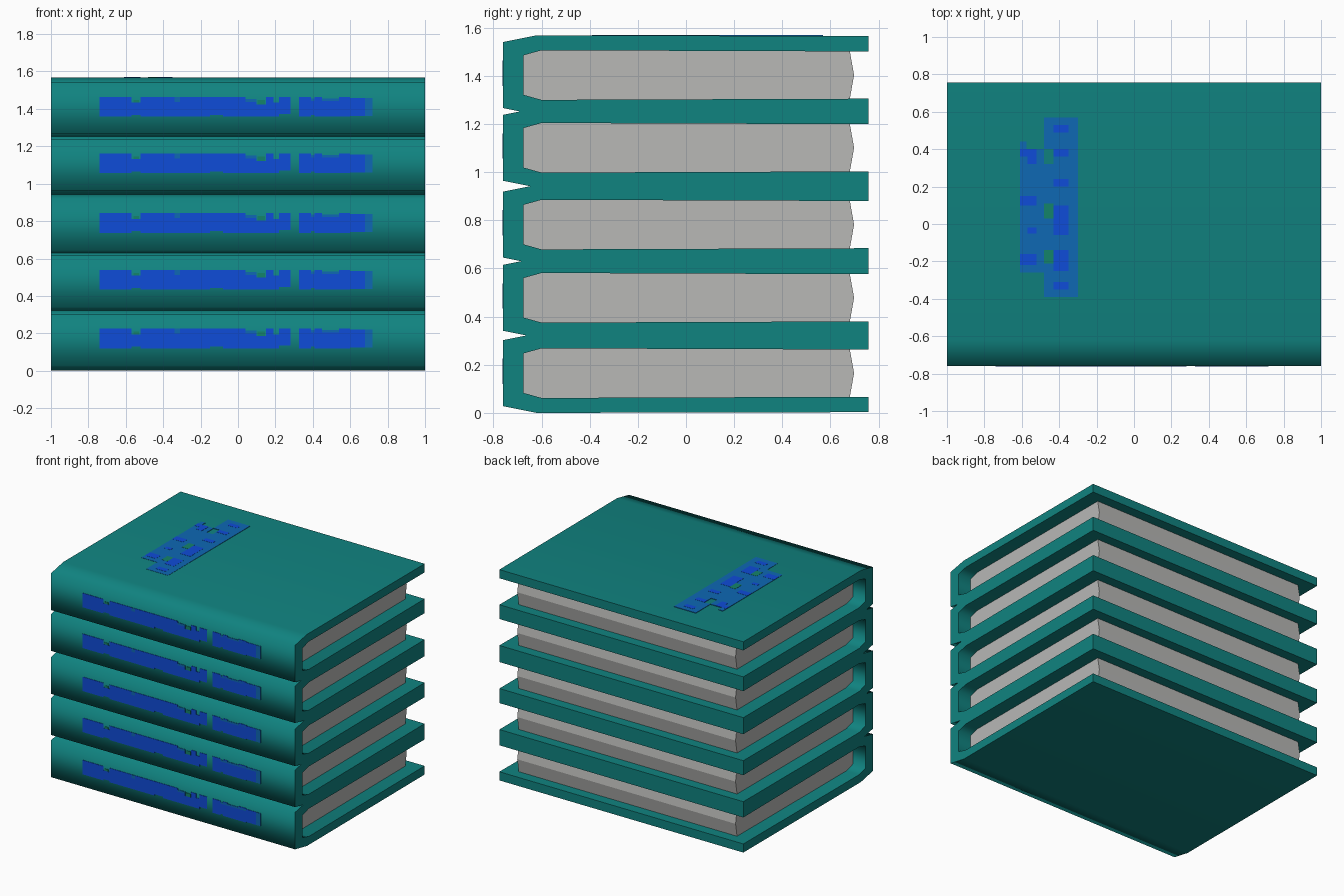
import bpy, bmesh, math

if "Cube" in bpy.data.objects:
    bpy.data.objects.remove(bpy.data.objects["Cube"])


def material(name, rgb):
    """Flat colour from sRGB 0-255 values, stored linear."""
    m = bpy.data.materials.new(name)
    lin = [((c / 255 + 0.055) / 1.055) ** 2.4 for c in rgb]
    m.diffuse_color = (*lin, 1)
    m.use_nodes = True
    m.node_tree.nodes["Principled BSDF"].inputs["Base Color"].default_value = m.diffuse_color
    return m


teal = material("teal_cover", (16, 131, 128))
grey = material("page_grey", (184, 184, 182))
blue = material("title_blue", (15, 76, 216))
mid = material("title_mid_blue", (14, 104, 180))
green = material("title_green", (20, 131, 106))


def finish(name, bm, mat, angle=None):
    bmesh.ops.recalc_face_normals(bm, faces=bm.faces)
    mesh = bpy.data.meshes.new(name)
    bm.to_mesh(mesh)
    bm.free()
    ob = bpy.data.objects.new(name, mesh)
    bpy.context.collection.objects.link(ob)
    mesh.materials.append(mat)
    if angle:
        bpy.ops.object.select_all(action='DESELECT')
        ob.select_set(True)
        bpy.context.view_layer.objects.active = ob
        bpy.ops.object.shade_smooth_by_angle(angle=math.radians(angle))
    return ob


def extrude_profile(name, pts, half, z, mat, angle=None):
    """Sweep a closed (y, z) profile along x."""
    bm = bmesh.new()
    face = bm.faces.new([bm.verts.new((-half, y, h + z)) for y, h in pts])
    out = bmesh.ops.extrude_face_region(bm, geom=[face])
    vs = [g for g in out["geom"] if isinstance(g, bmesh.types.BMVert)]
    bmesh.ops.translate(bm, verts=vs, vec=(2 * half, 0, 0))
    return finish(name, bm, mat, angle)


def boxes(name, blocks, mat):
    """One object of thin boxes, each (x0, x1, y0, y1, z0, z1)."""
    bm = bmesh.new()
    for x0, x1, y0, y1, z0, z1 in blocks:
        vs = bmesh.ops.create_cube(bm, size=1)["verts"]
        for v in vs:
            v.co = (x1 if v.co.x > 0 else x0, y1 if v.co.y > 0 else y0,
                    z1 if v.co.z > 0 else z0)
    return finish(name, bm, mat)


H = 0.33  # height of one book

# C-shaped cover: bottom half of the profile, mirrored for the top half
outer = [(0.757, 0.003), (-0.62, 0.0), (-0.76, 0.028)]
inner = [(-0.675, 0.083), (-0.60, 0.062), (0.757, 0.067)]


def flip(pts):
    return [(y, H - z) for y, z in reversed(pts)]


cover = outer + flip(outer) + flip(inner) + inner

# page block with a bulging fore edge, touching the cover inside
pages = [(-0.675, 0.083), (-0.60, 0.060), (0.68, 0.064), (0.698, H / 2),
         (0.68, H - 0.064), (-0.60, H - 0.060), (-0.675, H - 0.083)]

# spine title band, as (x0, x1, z0, z1) inside one book
band = [(-0.74, -0.57, .12, .225), (-0.57, -0.52, .13, .195),
        (-0.52, -0.34, .12, .225), (-0.34, -0.31, .12, .20),
        (-0.31, -0.15, .12, .225), (-0.15, -0.08, .13, .225),
        (-0.08, 0.04, .12, .225), (0.04, 0.10, .12, .20),
        (0.10, 0.15, .12, .185), (0.15, 0.19, .12, .225),
        (0.19, 0.22, .12, .195), (0.22, 0.28, .135, .225),
        (0.325, 0.39, .12, .225), (0.39, 0.41, .13, .205),
        (0.41, 0.45, .12, .225), (0.45, 0.54, .12, .205),
        (0.54, 0.60, .12, .225), (0.60, 0.68, .125, .22)]
band_mid = [(0.68, 0.72, .125, .22), (-0.34, -0.31, .20, .225),
            (0.04, 0.10, .20, .215), (0.39, 0.68, .205, .218)]
band_green = [(-0.56, -0.53, .195, .21), (0.105, 0.145, .185, .21)]

for i, z in enumerate([0, 0.313, 0.617, 0.936, 1.238], 1):
    extrude_profile(f"cover_{i}", cover, 1.0, z, teal, 82)
    extrude_profile(f"pages_{i}", pages, 0.895, z, grey)
    for nm, rects, mat in (("band", band, blue), ("band_edge", band_mid, mid),
                           ("band_specks", band_green, green)):
        boxes(f"spine_{nm}_{i}",
              [(a, b, -0.763, -0.757, c + z, d + z) for a, b, c, d in rects], mat)

# decorative patch on the top cover, as (x0, x1, y0, y1)
top = 1.238 + H
patch = [(-0.61, -0.48, -0.26, 0.40), (-0.61, -0.575, 0.40, 0.44),
         (-0.48, -0.30, -0.39, 0.32), (-0.43, -0.30, 0.32, 0.40),
         (-0.48, -0.30, 0.40, 0.57)]
spots = [(-0.43, -0.35, 0.49, 0.53), (-0.43, -0.35, 0.36, 0.40),
         (-0.57, -0.52, 0.32, 0.40), (-0.61, -0.57, 0.36, 0.40),
         (-0.43, -0.35, 0.20, 0.24), (-0.61, -0.52, 0.10, 0.15),
         (-0.43, -0.35, -0.06, 0.10), (-0.57, -0.52, -0.05, -0.02),
         (-0.61, -0.52, -0.22, -0.16), (-0.43, -0.35, -0.25, -0.14),
         (-0.43, -0.35, -0.35, -0.31)]
specks = [(-0.48, -0.43, 0.03, 0.11), (-0.48, -0.43, -0.21, -0.14)]
for nm, rects, mat, h in (("top_patch", patch, mid, .001),
                          ("top_patch_spots", spots, blue, .002),
                          ("top_patch_specks", specks, green, .002)):
    boxes(nm, [(a, b, c, d, top - .004, top + h) for a, b, c, d in rects], mat)
